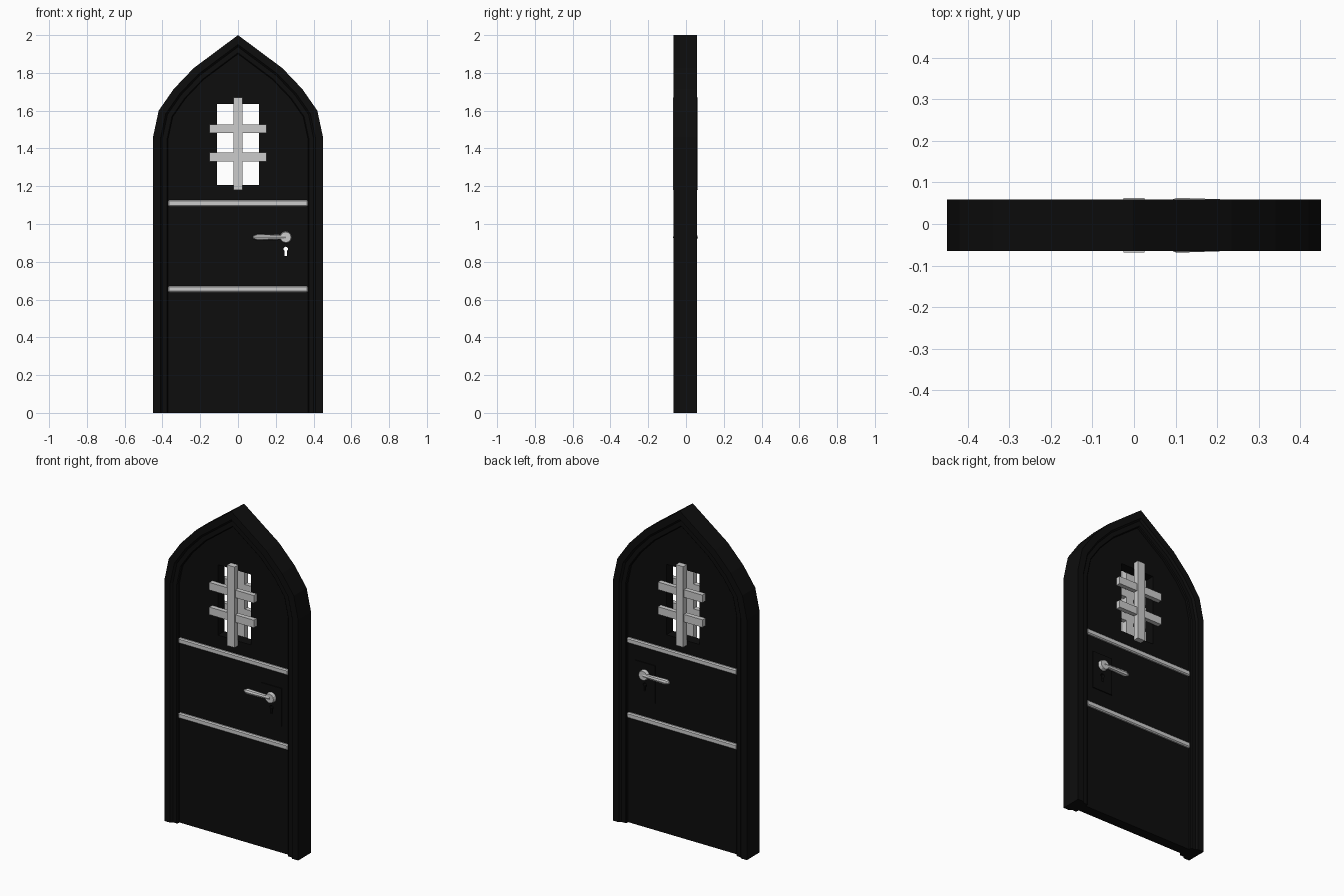
import bpy, bmesh, math
from mathutils import Vector, Matrix

if "Cube" in bpy.data.objects:
    bpy.data.objects.remove(bpy.data.objects["Cube"])

MID = -0.003      # depth of the middle plane
SLAB = 0.031      # half thickness of the door leaf


def material(name, rgb, roughness):
    m = bpy.data.materials.new(name)
    m.use_nodes = True
    m.diffuse_color = (*rgb, 1)
    node = m.node_tree.nodes["Principled BSDF"]
    node.inputs["Base Color"].default_value = (*rgb, 1)
    node.inputs["Roughness"].default_value = roughness
    return m


black = material("black_wood", (0.004, 0.004, 0.004), 0.6)
grey = material("pale_metal", (0.6, 0.6, 0.6), 0.5)


def finish(name, bm, mat):
    bmesh.ops.recalc_face_normals(bm, faces=bm.faces)
    mesh = bpy.data.meshes.new(name)
    bm.to_mesh(mesh)
    bm.free()
    mesh.materials.append(mat)
    ob = bpy.data.objects.new(name, mesh)
    bpy.context.collection.objects.link(ob)
    return ob


def box(name, x, y, z, mat, bevel=0):
    """Box from (low, high) ranges, with optionally chamfered edges."""
    bm = bmesh.new()
    bmesh.ops.create_cube(bm, size=1)
    for v in bm.verts:
        v.co = [sum(r) / 2 + c * (r[1] - r[0]) for r, c in zip((x, y, z), v.co)]
    if bevel:
        bmesh.ops.bevel(bm, geom=bm.edges[:], offset=bevel, segments=1, affect='EDGES')
    return finish(name, bm, mat)


def rod(name, axis, start, length, r1, r2, sides, mat):
    """Cylinder or cone running from start along axis."""
    bm = bmesh.new()
    axis = Vector(axis)
    turn = axis.to_track_quat('Z', 'Y').to_matrix().to_4x4()
    centre = Vector(start) + axis * length / 2
    bmesh.ops.create_cone(bm, cap_ends=True, segments=sides, radius1=r1, radius2=r2,
                          depth=length, matrix=Matrix.Translation(centre) @ turn)
    return finish(name, bm, mat)


# Pointed arch outline and its inward offsets
half = [(0.45, 0), (0.45, 1.46), (0.42, 1.6), (0.34, 1.715), (0.235, 1.825)]
arch = [Vector((-x, z)) for x, z in half] + [Vector((0, 2))] \
    + [Vector(p) for p in reversed(half)]


def offset(d):
    normals = [Vector((b.y - a.y, a.x - b.x)).normalized() for a, b in zip(arch, arch[1:])]
    result = []
    for i, p in enumerate(arch):
        n0, n1 = normals[max(i - 1, 0)], normals[min(i, len(normals) - 1)]
        m = (n0 + n1).normalized()
        result.append(p + m * d / m.dot(n0))
    return result


# Stepped frame: section of (inset, half depth) swept around the arch
section = [(0, 0.062), (0.04, 0.062), (0.05, 0.05), (0.075, 0.05), (0.08, 0.045)]
section += [(d, -h) for d, h in reversed(section)]
bm = bmesh.new()
rings = [[bm.verts.new((p.x, MID - h, p.y)) for p in offset(d)] for d, h in section]
for a, b in zip(rings, rings[1:] + rings[:1]):
    for i in range(len(arch) - 1):
        bm.faces.new((a[i], a[i + 1], b[i + 1], b[i]))
for end in (0, -1):
    bm.faces.new([r[end] for r in rings])
finish("door_frame", bm, black)

# Door leaf
bm = bmesh.new()
face = bm.faces.new([bm.verts.new((p.x, MID - SLAB, p.y)) for p in offset(0.078)])
ext = bmesh.ops.extrude_face_region(bm, geom=[face])
for v in ext["geom"]:
    if isinstance(v, bmesh.types.BMVert):
        v.co.y += 2 * SLAB
pierced = [finish("door_leaf", bm, black)]

# Fittings repeated on the front and the back
LOCK_X, LOCK_Z = 0.253, 0.93
for side, s in (("front", -1), ("back", 1)):
    def depth(a, b):
        return sorted((MID + s * a, MID + s * b))

    # Cross straps
    for label, z in (("lower", 0.655), ("upper", 1.11)):
        box(f"{side}_{label}_strap", (-0.37, 0.37), depth(SLAB - 0.01, SLAB + 0.014),
            (z - 0.017, z + 0.017), grey, 0.006)

    # Window grille
    box(f"{side}_upright_bar", (-0.025, 0.025), depth(SLAB, 0.0655), (1.18, 1.67), grey)
    for label, z in (("lower", 1.355), ("upper", 1.505)):
        box(f"{side}_{label}_crossbar", (-0.15, 0.15), depth(SLAB, 0.059),
            (z - 0.023, z + 0.023), grey)

    # Lock plate, rose and lever
    pierced.append(box(f"{side}_lock_plate", (LOCK_X - 0.068, LOCK_X + 0.068),
                       depth(SLAB - 0.004, SLAB + 0.006), (0.77, 1.0), black))
    rod(f"{side}_handle_rose", (0, s, 0), (LOCK_X, MID + s * SLAB, LOCK_Z),
        0.027, 0.033, 0.028, 12, grey)
    lever_y = MID + s * (SLAB + 0.018)
    rod(f"{side}_handle_lever", (-1, 0, 0), (LOCK_X, lever_y, LOCK_Z),
        0.15, 0.012, 0.017, 8, grey)
    rod(f"{side}_handle_tip", (-1, 0, 0), (LOCK_X - 0.15, lever_y, LOCK_Z),
        0.023, 0.017, 0.008, 8, grey)

# Window and keyhole openings cut right through
cutters = [
    box("window_cutter", (-0.112, 0.112), (-0.2, 0.2), (1.207, 1.635), black),
    rod("keyhole_cutter", (0, 1, 0), (LOCK_X, -0.2, 0.868), 0.4, 0.012, 0.012, 12, black),
    box("keyhole_slot_cutter", (LOCK_X - 0.006, LOCK_X + 0.006), (-0.2, 0.2),
        (0.83, 0.865), black),
]
for ob in pierced:
    bpy.context.view_layer.objects.active = ob
    for cutter in cutters:
        mod = ob.modifiers.new("opening", 'BOOLEAN')
        mod.operation = 'DIFFERENCE'
        mod.solver = 'EXACT'
        mod.object = cutter
        bpy.ops.object.modifier_apply(modifier=mod.name)
for cutter in cutters:
    bpy.data.objects.remove(cutter)
